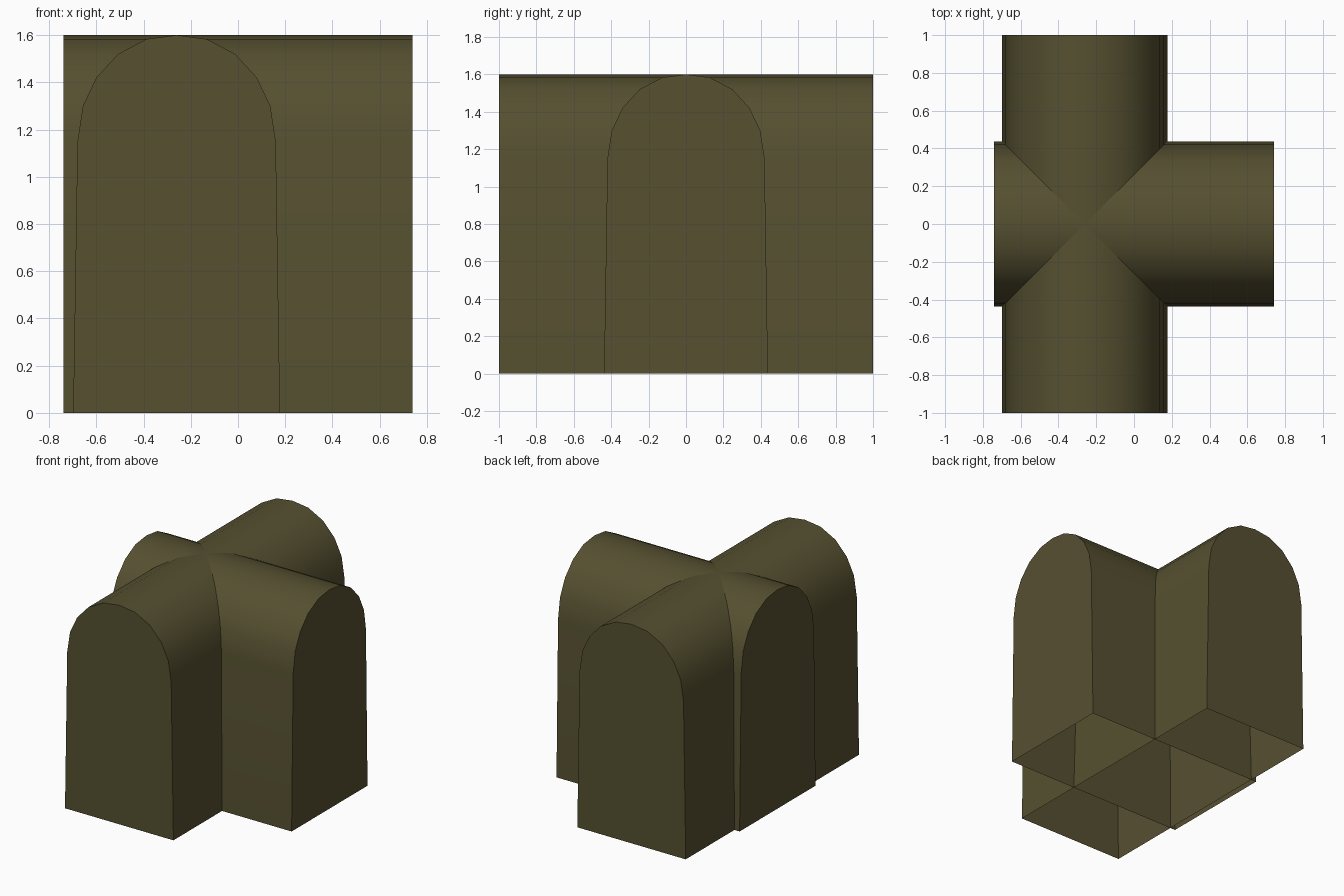
import bpy, bmesh, math

cube = bpy.data.objects.get("Cube")
if cube:
    bpy.data.objects.remove(cube)

olive = bpy.data.materials.new("olive canvas")
olive.use_nodes = True
colour = (0.092, 0.080, 0.030, 1)
olive.diffuse_color = colour
olive.node_tree.nodes["Principled BSDF"].inputs["Base Color"].default_value = colour

# Half of the arch, from the ground to the ridge: offset from the middle, height
HALF = [(0.438, 0), (0.42, 1.15), (0.397, 1.3), (0.34, 1.42), (0.248, 1.52), (0.128, 1.583)]
ARCH = [(-w, z) for w, z in HALF] + [(0, 1.6)] + [(w, z) for w, z in reversed(HALF)]


def vault(name, length, centre_x, turn):
    """Arched tunnel along y with closed ends and an open floor, turned about z."""
    bm = bmesh.new()
    front, back = [[bm.verts.new((w, y, z)) for w, z in ARCH]
                   for y in (-length / 2, length / 2)]
    bm.faces.new(front)
    bm.faces.new(back)
    for i in range(len(ARCH) - 1):
        bm.faces.new((front[i], front[i + 1], back[i + 1], back[i]))
    # Close the floor for a moment so that the normals turn outward
    floor = bm.faces.new((front[0], front[-1], back[-1], back[0]))
    bmesh.ops.recalc_face_normals(bm, faces=bm.faces)
    bmesh.ops.delete(bm, geom=[floor], context='FACES_ONLY')
    mesh = bpy.data.meshes.new(name)
    bm.to_mesh(mesh)
    bm.free()
    mesh.materials.append(olive)
    obj = bpy.data.objects.new(name, mesh)
    bpy.context.collection.objects.link(obj)
    obj.location.x = centre_x
    obj.rotation_euler.z = turn
    bpy.ops.object.select_all(action='DESELECT')
    obj.select_set(True)
    bpy.context.view_layer.objects.active = obj
    bpy.ops.object.shade_smooth_by_angle(angle=math.radians(40))


# Two full tunnels that cross each other
vault("front_to_back_vault", 2, -0.26, 0)
vault("side_to_side_vault", 1.48, 0, math.pi / 2)
